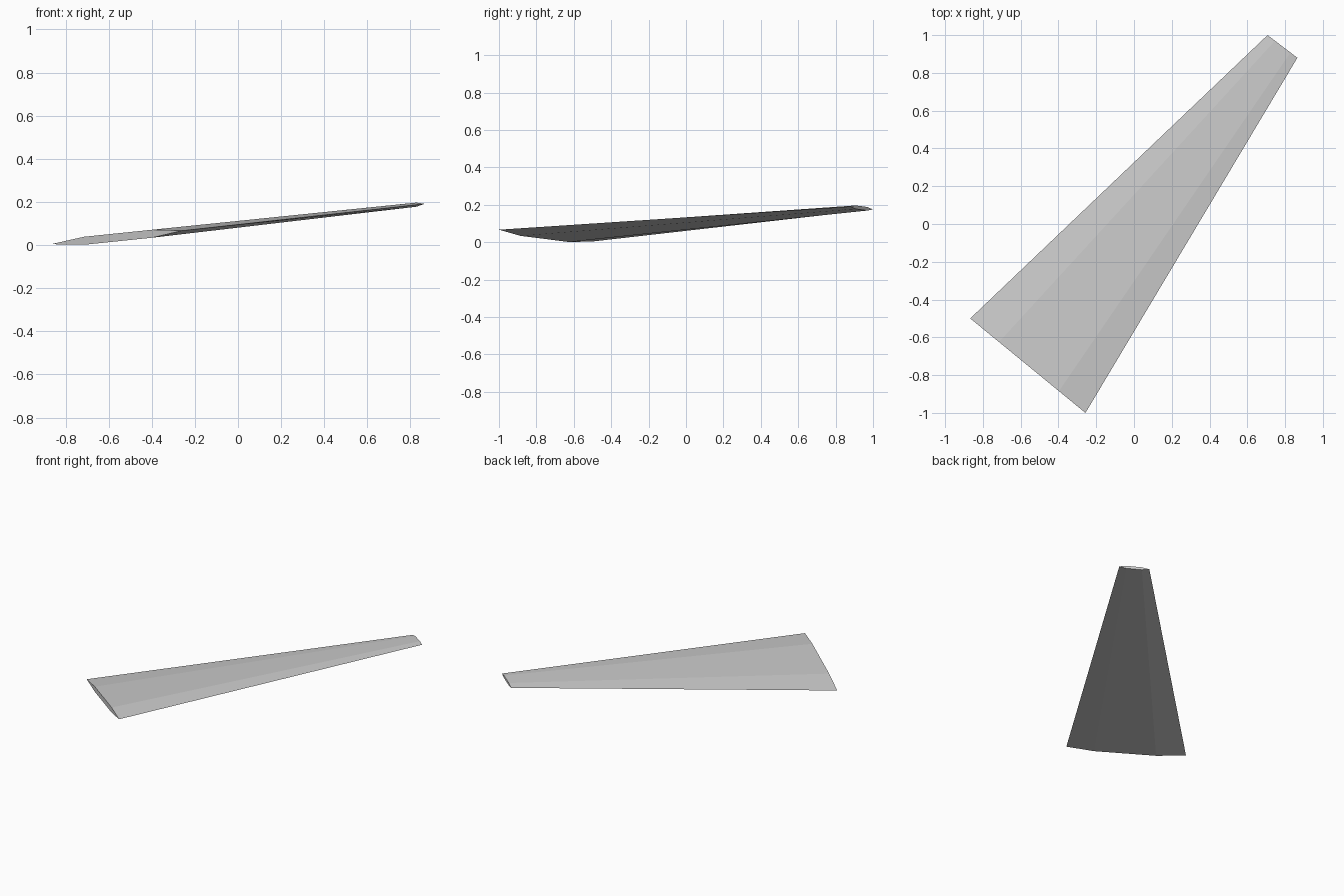
import bpy
import bmesh
from mathutils import Vector

cube = bpy.data.objects.get("Cube")
if cube:
    bpy.data.objects.remove(cube)

# Plain grey skin
grey = bpy.data.materials.new("light_grey")
grey.use_nodes = True
colour = (0.6, 0.6, 0.6, 1)
grey.diffuse_color = colour
grey.node_tree.nodes["Principled BSDF"].inputs["Base Color"].default_value = colour


def section(bm, lead, trail, half):
    """Six-sided aerofoil ring between two chord ends."""
    lead, trail, up = Vector(lead), Vector(trail), Vector((0, 0, half))
    front, rear = lead.lerp(trail, 0.25), lead.lerp(trail, 0.77)
    points = [lead, front + up, rear + up, trail, rear - up, front - up]
    return [bm.verts.new(p) for p in points]


# Swept, tapered wing panel lofted from root to tip
bm = bmesh.new()
root = section(bm, (-0.867, -0.5, 0.004), (-0.257, -1, 0.067), 0.0185)
tip = section(bm, (0.707, 1, 0.175), (0.865, 0.88, 0.191), 0.0095)
for i in range(6):
    j = (i + 1) % 6
    bm.faces.new((root[i], root[j], tip[j], tip[i]))
bm.faces.new(root)
bm.faces.new(tip)
bmesh.ops.recalc_face_normals(bm, faces=bm.faces[:])

mesh = bpy.data.meshes.new("wing_panel")
bm.to_mesh(mesh)
bm.free()
mesh.materials.append(grey)
wing = bpy.data.objects.new("wing_panel", mesh)
bpy.context.collection.objects.link(wing)
